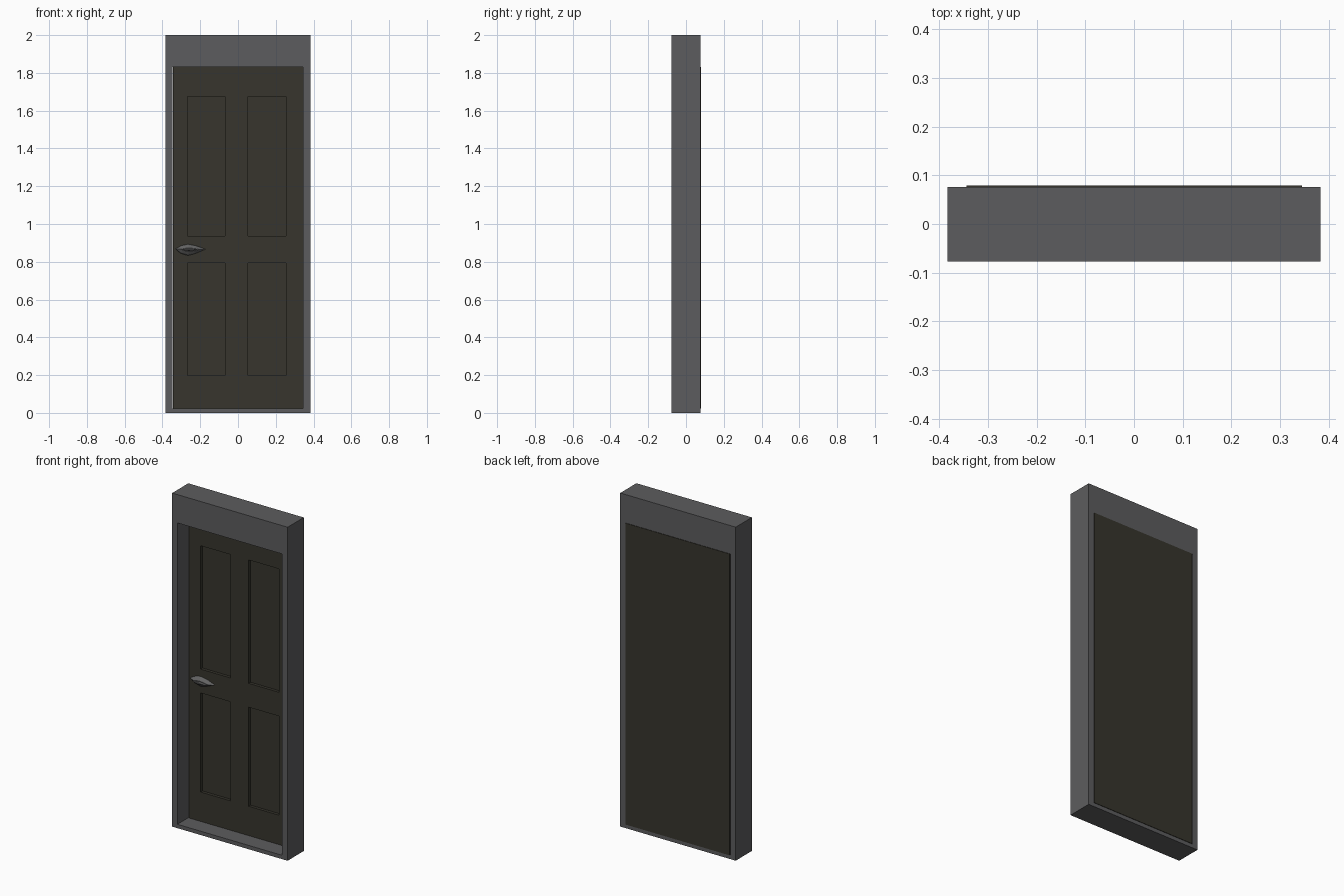
import bpy, bmesh

if "Cube" in bpy.data.objects:
    bpy.data.objects.remove(bpy.data.objects["Cube"])


def material(name, color):
    m = bpy.data.materials.new(name)
    m.diffuse_color = (*color, 1)
    m.use_nodes = True
    m.node_tree.nodes["Principled BSDF"].inputs["Base Color"].default_value = m.diffuse_color
    return m


frame_grey = material("frame grey", (0.108, 0.108, 0.112))
door_brown = material("dark olive brown", (0.038, 0.036, 0.026))
handle_grey = material("handle grey", (0.125, 0.125, 0.125))


def finish(bm, name, mat):
    bmesh.ops.recalc_face_normals(bm, faces=bm.faces)
    me = bpy.data.meshes.new(name)
    bm.to_mesh(me)
    bm.free()
    me.materials.append(mat)
    ob = bpy.data.objects.new(name, me)
    bpy.context.collection.objects.link(ob)
    return ob


def grid_slab(name, xs, zs, y0, y1, cells, mat, recess=None):
    """Slab in the xz plane; listed cells are holes, or recesses if a depth is given."""
    bm = bmesh.new()
    v = [[bm.verts.new((x, y0, z)) for z in zs] for x in xs]
    faces = {(i, k): bm.faces.new((v[i][k], v[i + 1][k], v[i + 1][k + 1], v[i][k + 1]))
             for i in range(len(xs) - 1) for k in range(len(zs) - 1)}
    picked = [faces[c] for c in cells]
    if recess is None:
        bmesh.ops.delete(bm, geom=picked, context='FACES')
    # solid body: the front stays, a copy is pushed to the back
    front = list(bm.faces)
    out = bmesh.ops.extrude_face_region(bm, geom=front, use_keep_orig=True)
    for e in out["geom"]:
        if isinstance(e, bmesh.types.BMVert):
            e.co.y = y1
    if recess:
        for f in picked:
            r = bmesh.ops.extrude_discrete_faces(bm, faces=[f])
            for vert in r["faces"][0].verts:
                vert.co.y += recess
    return finish(bm, name, mat)


# Frame with a through opening
grid_slab("door_frame", [-0.383, -0.348, 0.345, 0.383], [0, 0.023, 1.83, 2.0],
          -0.077, 0.076, [(1, 1)], frame_grey)

# Door leaf with four sunken panels, narrow gap on the latch side
grid_slab("door_leaf", [-0.344, -0.267, -0.069, 0.053, 0.254, 0.345],
          [0.023, 0.199, 0.793, 0.936, 1.676, 1.83], 0.026, 0.079,
          [(1, 1), (3, 1), (1, 3), (3, 3)], door_brown, recess=0.018)


def faceted(name, outline, rings):
    """Loft an xz outline through (y, scale_x, scale_z) rings about the handle centre."""
    cx, cz = -0.255, 0.865
    bm = bmesh.new()
    loops = [[bm.verts.new((cx + x * sx, y, cz + z * sz)) for x, z in outline]
             for y, sx, sz in rings]
    n = len(outline)
    for a, b in zip(loops, loops[1:]):
        for i in range(n):
            j = (i + 1) % n
            bm.faces.new((a[i], a[j], b[j], b[i]))
    bm.faces.new(loops[0])
    bm.faces.new(loops[-1])
    return finish(bm, name, handle_grey)


# Handle: leaf-shaped back plate, and a slim lever in front of it
leaf = [(-0.077, 0.004), (-0.045, 0.021), (-0.01, 0.029), (0.035, 0.02),
        (0.084, 0.001), (0.03, -0.022), (-0.01, -0.033), (-0.05, -0.02)]
faceted("handle_plate", leaf, [(0.027, 1, 1), (0.018, 0.95, 0.8), (0.006, 0.6, 0.3)])
faceted("handle_lever", leaf, [(0.008, 0.4, 0.15), (-0.002, 0.55, 0.22), (-0.008, 0.45, 0.12)])
